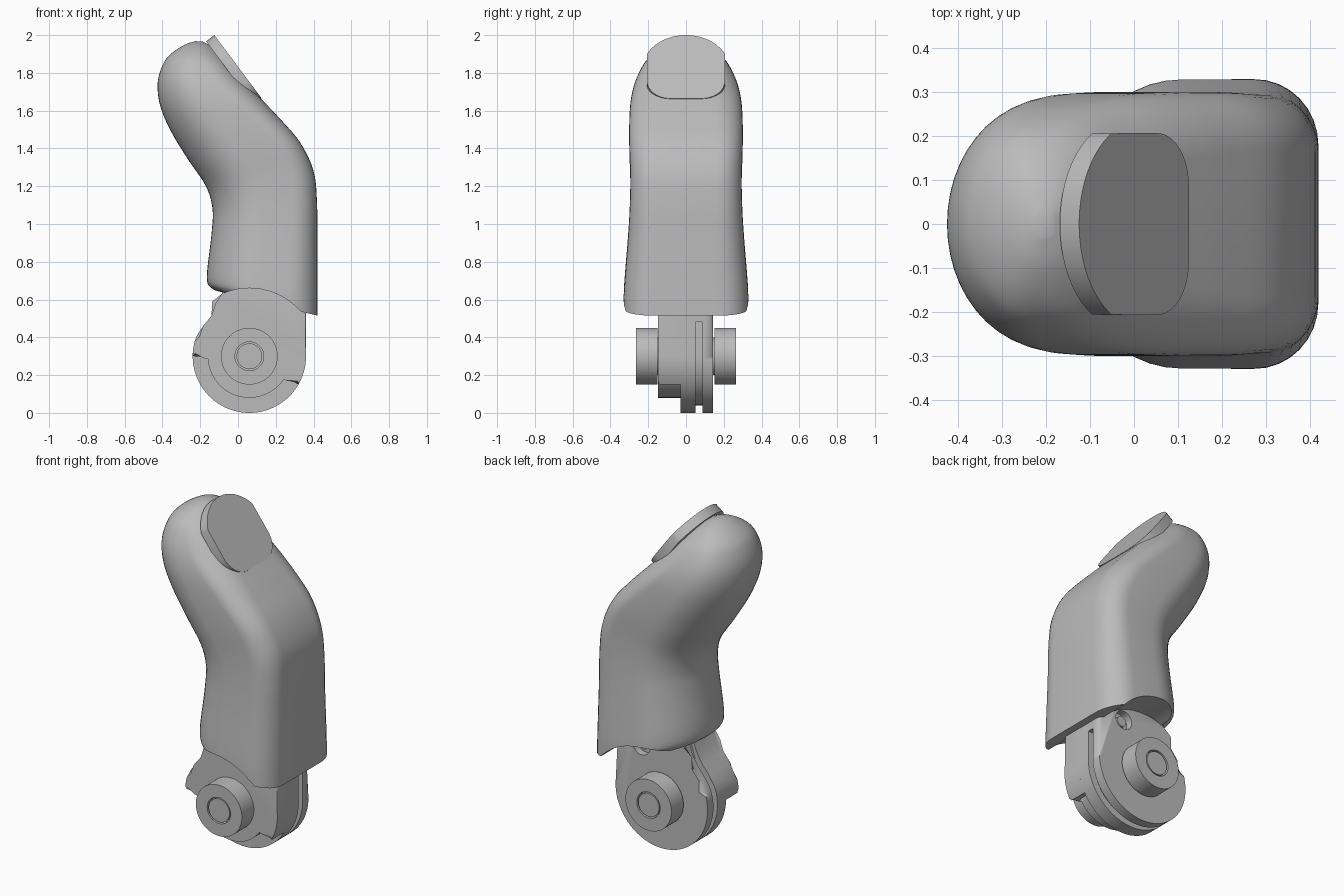
import bpy, bmesh
from math import sin, cos, pi, radians
from mathutils import Vector

if "Cube" in bpy.data.objects:
    bpy.data.objects.remove(bpy.data.objects["Cube"], do_unlink=True)

grey = bpy.data.materials.new("plain_grey")
grey.use_nodes = True
grey.diffuse_color = (0.5, 0.5, 0.5, 1)
grey.node_tree.nodes["Principled BSDF"].inputs["Base Color"].default_value = (0.5, 0.5, 0.5, 1)

PX, PZ = 0.06, 0.30          # pivot of the knuckle joint


def finish(name, bm, angle=35):
    bmesh.ops.recalc_face_normals(bm, faces=bm.faces)
    mesh = bpy.data.meshes.new(name)
    bm.to_mesh(mesh)
    bm.free()
    obj = bpy.data.objects.new(name, mesh)
    bpy.context.collection.objects.link(obj)
    mesh.materials.append(grey)
    bpy.ops.object.select_all(action="DESELECT")
    obj.select_set(True)
    bpy.context.view_layer.objects.active = obj
    bpy.ops.object.shade_smooth_by_angle(angle=radians(angle))
    return obj


def arc(r, a0, a1, n=40, cx=PX, cz=PZ):
    steps = [radians(a0 + (a1 - a0) * i / n) for i in range(n + 1)]
    return [(cx + r * cos(a), cz + r * sin(a)) for a in steps]


def plate(name, outline, y0, y1, bevel=0):
    """Extrude an x-z outline from y0 to y1, rounding the rim at y1."""
    bm = bmesh.new()
    rings = [[bm.verts.new((x, y, z)) for x, z in outline] for y in (y0, y1)]
    n = len(outline)
    for ring in rings:
        bm.faces.new(ring)
    for i in range(n):
        j = (i + 1) % n
        bm.faces.new((rings[0][i], rings[0][j], rings[1][j], rings[1][i]))
    if bevel:
        rim = [e for e in bm.edges if all(abs(v.co.y - y1) < 1e-5 for v in e.verts)]
        bmesh.ops.bevel(bm, geom=rim, offset=bevel, segments=4, profile=0.5,
                        affect="EDGES", clamp_overlap=True)
    return finish(name, bm)


def cut(obj, cutter):
    mod = obj.modifiers.new("cut", "BOOLEAN")
    mod.operation = "DIFFERENCE"
    mod.solver = "EXACT"
    mod.object = cutter
    bpy.context.view_layer.objects.active = obj
    bpy.ops.object.modifier_apply(modifier=mod.name)
    bpy.data.objects.remove(cutter, do_unlink=True)
    bpy.ops.object.select_all(action="DESELECT")
    obj.select_set(True)
    bpy.context.view_layer.objects.active = obj
    bpy.ops.object.shade_smooth_by_angle(angle=radians(35))


# Finger shell: stations of pad side x, z, nail side x, z, half width, corner radius
stations = [
    (-0.09, 0.64, 0.42, 0.515, 0.33, 0.15),
    (-0.14, 0.66, 0.42, 0.56, 0.33, 0.15),
    (-0.165, 0.72, 0.42, 0.65, 0.327, 0.15),
    (-0.14, 0.95, 0.42, 0.92, 0.307, 0.14),
    (-0.135, 1.08, 0.418, 1.12, 0.297, 0.13),
    (-0.17, 1.20, 0.40, 1.28, 0.295, 0.13),
    (-0.27, 1.35, 0.33, 1.43, 0.30, 0.13),
    (-0.36, 1.50, 0.22, 1.56, 0.30, 0.14),
    (-0.413, 1.63, 0.115, 1.67, 0.292, 0.15),
    (-0.425, 1.75, 0.03, 1.76, 0.268, 0.16),
    (-0.395, 1.85, -0.04, 1.84, 0.225, 0.14),
    (-0.35, 1.905, -0.09, 1.895, 0.175, 0.12),
    (-0.28, 1.95, -0.14, 1.94, 0.10, 0.07),
    (-0.225, 1.968, -0.185, 1.965, 0.03, 0.02),
]


def smooth_rows(rows, steps=5):
    rows = [Vector(r) for r in rows]
    out = []
    for i in range(len(rows) - 1):
        a, b, c, d = (rows[min(max(k, 0), len(rows) - 1)] for k in range(i - 1, i + 3))
        for s in range(steps):
            t = s / steps
            out.append(b + (c - a) * (t / 2) + (a * 2 - b * 5 + c * 4 - d) * (t * t / 2)
                       + (b * 3 - a - c * 3 + d) * (t ** 3 / 2))
    return out + [rows[-1]]


def section(row):
    lx, lz, rx, rz, hw, r = row
    left, axis = Vector((lx, 0, lz)), Vector((rx - lx, 0, rz - lz))
    length = axis.length
    axis.normalize()
    r = min(r, hw * 0.95, length * 0.5)
    a = length * 0.46
    pts = [(a - a * sin(t), hw * cos(t)) for t in [pi * i / 24 for i in range(25)]]
    corner = [(length - r + r * sin(t), -(hw - r) - r * cos(t))
              for t in [pi / 2 * i / 8 for i in range(9)]]
    pts += corner + [(u, -v) for u, v in reversed(corner)]
    return [left + axis * u + Vector((0, v, 0)) for u, v in pts]


bm = bmesh.new()
loops = [[bm.verts.new(p) for p in section(r)] for r in smooth_rows(stations)]
count = len(loops[0])
for lo, hi in zip(loops, loops[1:]):
    for i in range(count):
        j = (i + 1) % count
        bm.faces.new((lo[i], lo[j], hi[j], hi[i]))
bm.faces.new(loops[0])
bm.faces.new(loops[-1])
shell = finish("finger_shell", bm)
# Rounded hollow where the joint turns under the shell
cut(shell, plate("hollow_cutter", arc(0.36, 0, 357, 119), -0.5, 0.5))

# Fingernail: flat plate with rounded root and arched free edge
base, along = Vector((0.125, 0, 1.665)), Vector((-0.25, 0, 0.335)).normalized()
inward = Vector((-0.8, 0, -0.6))
side = arc(0.12, -90, 0, 10, 0.087, 0.12) + arc(0.234, 28, 90, 14, 0, 0.184)
outline = side + [(-u, v) for u, v in reversed(side[:-1])]
bm = bmesh.new()
face = bm.faces.new([bm.verts.new(base + along * v + Vector((0, u, 0))) for u, v in outline])
new = bmesh.ops.extrude_face_region(bm, geom=[face])["geom"]
moved = [g for g in new if isinstance(g, bmesh.types.BMVert)]
bmesh.ops.translate(bm, vec=inward * 0.055, verts=moved)
if not face.is_valid or len([f for f in bm.faces if len(f.verts) > 4]) < 2:
    bmesh.ops.holes_fill(bm, edges=bm.edges)
finish("fingernail", bm)

# Knuckle: layered plates sharing the same neck
neck = [(0.36, 0.62), (0.25, 0.69), (-0.06, 0.69), (-0.085, 0.63), (-0.105, 0.575),
        (-0.14, 0.515), (-0.185, 0.46), (-0.217, 0.41)]
full = neck + arc(0.3, 165, 360, 60)
stepped = neck + arc(0.3, 165, 180, 5) + arc(0.22, 180, 330, 40) + arc(0.3, 330, 360, 10)
grooved = ([(0.36, 0.69), (0.36, 0.48), (0.32, 0.48), (0.32, 0.30)]
           + arc(0.26, 360, 180, 50) + [(-0.17, 0.42), (-0.10, 0.51), (-0.05, 0.69)])
plate("knuckle_front_plate", stepped, -0.03, -0.148, 0.03)
plate("knuckle_middle_plate", full, -0.03, 0.05)
plate("knuckle_groove_core", grooved, 0.05, 0.087)
back = plate("knuckle_back_plate", full, 0.087, 0.142, 0.035)
# Small screw recess under the shell, with its screw
cut(back, plate("recess_cutter", arc(0.055, 0, 345, 23, 0.19, 0.57), 0.10, 0.2))
plate("recess_screw", arc(0.03, 0, 345, 23, 0.19, 0.57), 0.095, 0.125)

# Pivot hubs on both sides, each with a collar and a pin in a bored end
for label, s in (("front", -1), ("back", 1)):
    plate(label + "_hub_collar", arc(0.10, 0, 355, 71), s * 0.13, s * 0.16)
    hub = plate(label + "_hub", arc(0.15, 0, 355, 71), s * 0.152, s * 0.264)
    cut(hub, plate("bore_cutter", arc(0.076, 0, 352.5, 47), s * 0.23, s * 0.3))
    plate(label + "_pin", arc(0.068, 0, 352.5, 47), s * 0.2, s * 0.262)
